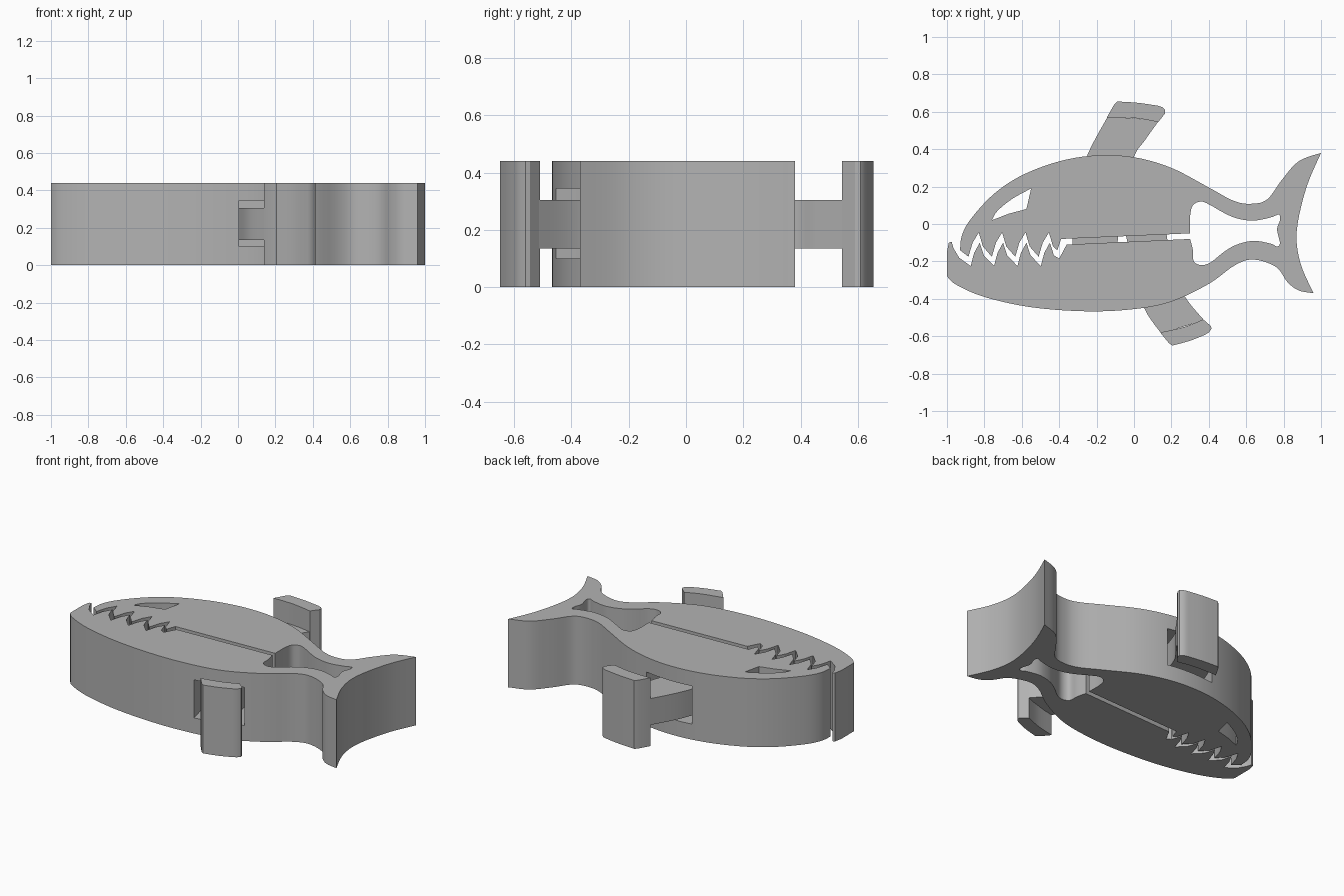
import bpy
import bmesh

H = 0.44

if "Cube" in bpy.data.objects:
    bpy.data.objects.remove(bpy.data.objects["Cube"], do_unlink=True)

grey = bpy.data.materials.new("plain_grey")
grey.use_nodes = True
grey.diffuse_color = (0.45, 0.45, 0.45, 1)
grey.node_tree.nodes["Principled BSDF"].inputs["Base Color"].default_value = (0.45, 0.45, 0.45, 1)


def spline(pts, n=5):
    """Smooth open curve through the points."""
    out = []
    for i in range(len(pts) - 1):
        a, b = pts[max(i - 1, 0)], pts[i]
        c, d = pts[i + 1], pts[min(i + 2, len(pts) - 1)]
        for k in range(n):
            t = k / n
            out.append(tuple(
                b[j] + 0.5 * t * (c[j] - a[j] + t * (2 * a[j] - 5 * b[j] + 4 * c[j] - d[j]
                                  + t * (3 * (b[j] - c[j]) + d[j] - a[j]))) for j in (0, 1)))
    return out + [pts[-1]]


def prism(name, outline, z0, z1):
    """Extrude a flat outline between two heights."""
    bm = bmesh.new()
    base = bm.faces.new([bm.verts.new((x, y, z0)) for x, y in outline])
    top = bmesh.ops.extrude_face_region(bm, geom=[base])["geom"]
    bmesh.ops.translate(bm, vec=(0, 0, z1 - z0),
                        verts=[v for v in top if isinstance(v, bmesh.types.BMVert)])
    bmesh.ops.recalc_face_normals(bm, faces=bm.faces)
    mesh = bpy.data.meshes.new(name)
    bm.to_mesh(mesh)
    bm.free()
    mesh.materials.append(grey)
    ob = bpy.data.objects.new(name, mesh)
    bpy.context.collection.objects.link(ob)
    return ob


def select(ob):
    bpy.ops.object.select_all(action="DESELECT")
    ob.select_set(True)
    bpy.context.view_layer.objects.active = ob


def cut(ob, cutter):
    select(ob)
    mod = ob.modifiers.new("cut", "BOOLEAN")
    mod.operation, mod.solver, mod.object = "DIFFERENCE", "EXACT", cutter
    bpy.ops.object.modifier_apply(modifier=mod.name)
    bpy.data.objects.remove(cutter, do_unlink=True)


# Outer silhouette: back, tail fin, belly and lower lip
back = spline([(-0.93, -0.14), (-0.92, -0.06), (-0.87, 0.03), (-0.75, 0.16), (-0.6, 0.26),
               (-0.4, 0.335), (-0.2, 0.367), (0, 0.357), (0.2, 0.3), (0.4, 0.195),
               (0.53, 0.125), (0.62, 0.108), (0.71, 0.13), (0.79, 0.235), (0.88, 0.335), (1, 0.38)])
tail = spline([(1, 0.38), (0.92, 0.19), (0.87, -0.04), (0.89, -0.21), (0.96, -0.37)])
belly = spline([(0.96, -0.37), (0.88, -0.355), (0.82, -0.31), (0.76, -0.23), (0.64, -0.19),
                (0.54, -0.22), (0.4, -0.32), (0.2, -0.415), (0, -0.455), (-0.25, -0.467),
                (-0.55, -0.445), (-0.8, -0.39), (-0.95, -0.325), (-1, -0.28)])
lip = [(-1, -0.15), (-0.99, -0.1), (-0.975, -0.095), (-0.965, -0.13), (-0.935, -0.18)]

# Interlocking teeth of both jaws
PITCH = 0.125
lower_teeth, upper_teeth = [], []
for i in range(4):
    dx = i * PITCH
    lower_teeth += [(-0.873 + dx, -0.225), (-0.855 + dx, -0.155),
                    (-0.825 + dx, -0.1), (-0.803 + dx, -0.168)]
    upper_teeth += [(-0.885 + dx, -0.175), (-0.863 + dx, -0.1),
                    (-0.83 + dx, -0.045), (-0.808 + dx, -0.12)]
lower_teeth += [(-0.4, -0.185), (-0.36, -0.11)]
upper_teeth += [(-0.41, -0.14), (-0.39, -0.08)]

# Spring hollow between the jaws and the tail
hollow = spline([(0.3, -0.08), (0.315, -0.14), (0.32, -0.2), (0.36, -0.22), (0.41, -0.205),
                 (0.48, -0.15), (0.55, -0.11), (0.64, -0.09), (0.73, -0.105), (0.765, -0.12),
                 (0.78, -0.1), (0.765, -0.03), (0.78, 0.02), (0.775, 0.05), (0.73, 0.035),
                 (0.64, 0.018), (0.55, 0.03), (0.48, 0.06), (0.41, 0.1), (0.36, 0.12),
                 (0.315, 0.1), (0.3, 0.04), (0.3, -0.05)])

outline = (back[:-1] + tail[:-1] + belly + lip + lower_teeth + hollow + upper_teeth[::-1])
body = prism("fish_body", outline, 0, H)

# Eye opening
eye = spline([(-0.76, 0.02), (-0.73, 0.07), (-0.65, 0.135), (-0.55, 0.19)]) + [(-0.575, 0.08), (-0.67, 0.055)]
cut(body, prism("eye_cutter", eye, -0.1, H + 0.1))

# Slots that let each fin lever pass through one jaw
top_slot = [(-0.37, -0.095), (-0.35, 0.15), (-0.29, 0.367), (-0.27, 0.42),
            (0.07, 0.42), (0.04, 0.357), (-0.02, 0.15), (-0.05, -0.08)]
bottom_slot = [(-0.09, -0.083), (-0.045, -0.25), (0.005, -0.455), (0.03, -0.52),
               (0.36, -0.45), (0.31, -0.38), (0.24, -0.24), (0.21, -0.07)]
for slot in (top_slot, bottom_slot):
    cut(body, prism("slot_cutter", slot, 0.1, 0.345))

# Fin levers, rooted in the opposite jaw, with full-height finger pads
top_lever = (spline([(-0.33, -0.12), (-0.31, 0.15), (-0.25, 0.367), (-0.14, 0.575)])
             + spline([(0.135, 0.555), (0.06, 0.45), (0.0, 0.36), (-0.06, 0.15), (-0.09, -0.12)]))
bottom_lever = (spline([(-0.05, -0.03), (0.0, -0.25), (0.053, -0.447), (0.145, -0.585)])
                + spline([(0.375, -0.515), (0.275, -0.393), (0.21, -0.25), (0.17, -0.03)]))
top_pad = (spline([(-0.145, 0.57), (0.0, 0.567), (0.13, 0.545)])
           + [(0.165, 0.59), (0.167, 0.61), (0.155, 0.623)]
           + spline([(0.13, 0.632), (0.02, 0.648), (-0.09, 0.655)]) + [(-0.105, 0.64)])
bottom_pad = (spline([(0.14, -0.58), (0.27, -0.55), (0.37, -0.51)])
              + [(0.41, -0.545), (0.415, -0.56), (0.4, -0.58)]
              + spline([(0.38, -0.592), (0.3, -0.624), (0.205, -0.65)]) + [(0.185, -0.635)])

parts = [body,
         prism("top_fin_lever", top_lever, 0.135, 0.305),
         prism("bottom_fin_lever", bottom_lever, 0.135, 0.305),
         prism("top_fin_pad", top_pad, 0, H),
         prism("bottom_fin_pad", bottom_pad, 0, H)]

# Smooth curved walls, crisp edges
for part in parts:
    select(part)
    bpy.ops.object.shade_smooth_by_angle(angle=0.5)
